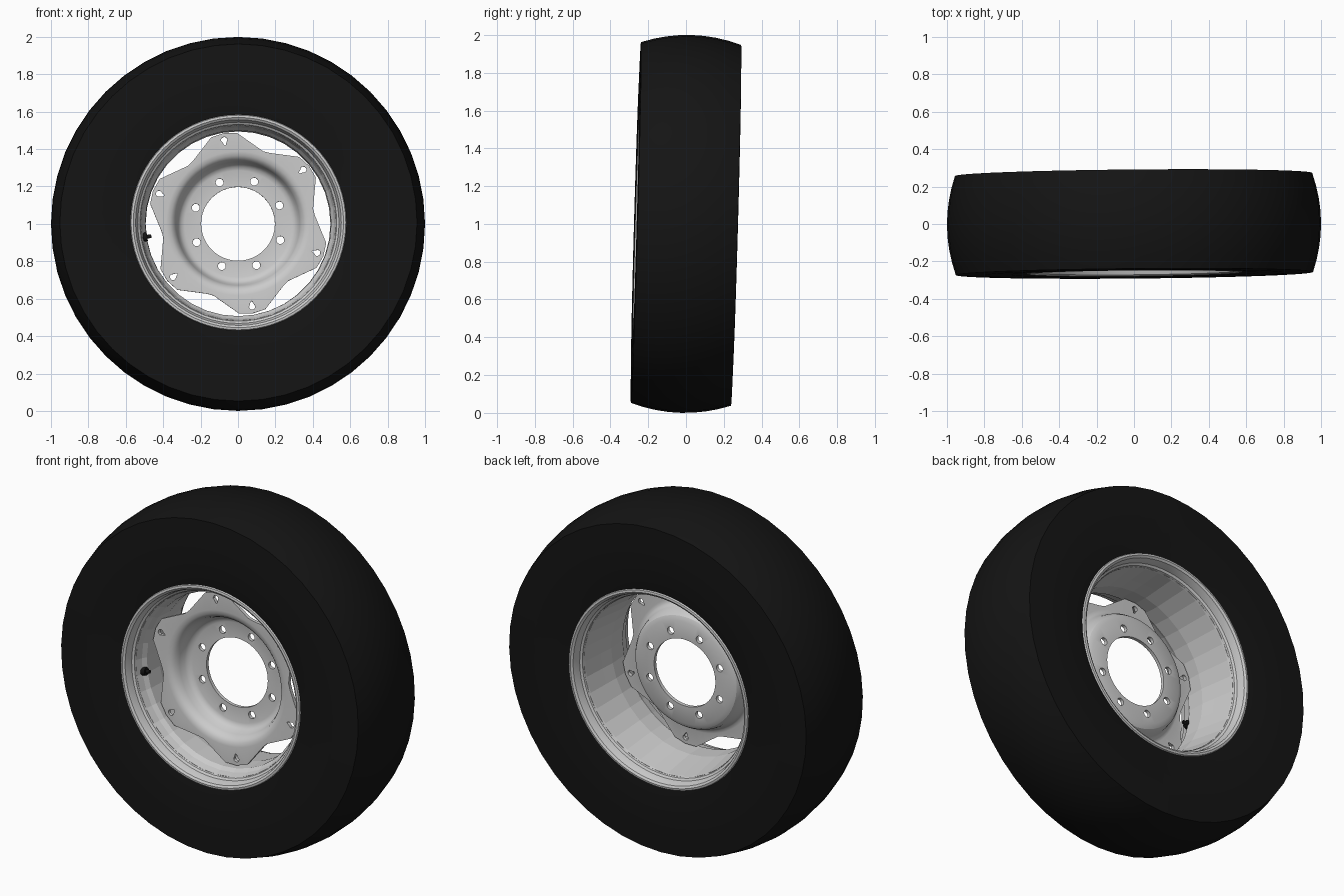
import bpy, bmesh, math
from math import sin, cos, pi, radians
from mathutils import Matrix

if "Cube" in bpy.data.objects:
    bpy.data.objects.remove(bpy.data.objects["Cube"])

# whole wheel leans a little: built about local y, then placed
PLACE = (Matrix.Translation((0, 0, 1)) @ Matrix.Rotation(0.009, 4, 'Z')
         @ Matrix.Rotation(-0.028, 4, 'X'))


def add(name, bm):
    bmesh.ops.recalc_face_normals(bm, faces=bm.faces[:])
    me = bpy.data.meshes.new(name)
    bm.to_mesh(me)
    bm.free()
    ob = bpy.data.objects.new(name, me)
    bpy.context.collection.objects.link(ob)
    return ob


def lathe(name, prof, n, closed=True):
    """Spin (radius, y) profile about the y axis."""
    bm = bmesh.new()
    rings = [[bm.verts.new((r * cos(2 * pi * i / n), y, r * sin(2 * pi * i / n)))
              for r, y in prof] for i in range(n)]
    m = len(prof)
    for i in range(n):
        a, b = rings[i], rings[(i + 1) % n]
        for j in range(m if closed else m - 1):
            k = (j + 1) % m
            bm.faces.new((a[j], a[k], b[k], b[j]))
    return add(name, bm)


def prism(bm, pts, y0, y1):
    """Extrude an xz outline along y."""
    a = [bm.verts.new((x, y0, z)) for x, z in pts]
    b = [bm.verts.new((x, y1, z)) for x, z in pts]
    bm.faces.new(a)
    bm.faces.new(b[::-1])
    for i in range(len(pts)):
        k = (i + 1) % len(pts)
        bm.faces.new((a[i], b[i], b[k], a[k]))


def boolean(ob, cutter, op):
    mod = ob.modifiers.new(op, 'BOOLEAN')
    mod.operation, mod.solver, mod.object = op, 'EXACT', cutter
    dg = bpy.context.evaluated_depsgraph_get()
    me = bpy.data.meshes.new_from_object(ob.evaluated_get(dg))
    ob.modifiers.clear()
    ob.data = me
    bpy.data.objects.remove(cutter)


def finish(ob, angle=30, mat=None):
    if mat:
        ob.data.materials.append(mat)
    ob.data.transform(PLACE)
    bpy.ops.object.select_all(action='DESELECT')
    ob.select_set(True)
    bpy.context.view_layer.objects.active = ob
    if angle:
        bpy.ops.object.shade_smooth_by_angle(angle=radians(angle))


def polar(r, deg):
    return (r * cos(radians(deg)), r * sin(radians(deg)))


black = bpy.data.materials.new("rubber")
black.diffuse_color = (0.007, 0.007, 0.007, 1)
black.use_nodes = True
black.node_tree.nodes["Principled BSDF"].inputs["Base Color"].default_value = black.diffuse_color

# tyre: crowned tread, nearly flat sidewalls, beads tucked behind the rim lips
tread = [(1 - 0.045 * (t / 4) ** 2, 0.265 * t / 4) for t in range(-4, 5)]
side = [(0.80, 0.268), (0.66, 0.266), (0.57, 0.252), (0.545, 0.215)]
prof = [(r, -y) for r, y in side[::-1]] + tread + side
finish(lathe("tyre", prof, 48, closed=False), 20, black)

# rim lips, front and back
lip = [(0.570, 0.240), (0.578, 0.252), (0.574, 0.262), (0.562, 0.264), (0.550, 0.256),
       (0.543, 0.236), (0.538, 0.212), (0.526, 0.204), (0.520, 0.185), (0.530, 0.185),
       (0.545, 0.215), (0.552, 0.240), (0.560, 0.251)]
for s, nm in ((-1, "front"), (1, "back")):
    finish(lathe("rim_lip_" + nm, [(r, s * y) for r, y in lip], 72))

# rim barrel: faceted drop-centre
inner = [(0.523, -0.195), (0.512, -0.155), (0.497, -0.13), (0.494, -0.02), (0.505, 0.06),
         (0.523, 0.195)]
finish(lathe("rim_barrel", inner + [(r + 0.010, y) for r, y in inner[::-1]], 36), 0)

# wheel disc: dished plate
front = [(0.197, -0.008), (0.285, -0.008), (0.305, -0.015), (0.320, -0.032), (0.330, -0.065),
         (0.342, -0.092), (0.362, -0.108), (0.385, -0.112), (0.56, -0.112)]
back = [(0.56, -0.092), (0.388, -0.092), (0.372, -0.089), (0.358, -0.078), (0.350, -0.060),
        (0.340, -0.022), (0.325, 0.000), (0.300, 0.012), (0.197, 0.012)]
disc = lathe("wheel_disc", front + back, 64)

# six-lobed outline
bm = bmesh.new()
star = []
for k in range(6):
    a = 39 + 60 * k
    star += [polar(0.482, a - 8.5), polar(0.488, a), polar(0.482, a + 8.5),
             polar(0.412, a + 27), polar(0.408, a + 32)]
prism(bm, star, -0.3, 0.3)
boolean(disc, add("outline_cutter", bm), 'INTERSECT')

# hub bolt holes and tapered lobe slots
bm = bmesh.new()
for k in range(8):
    cx, cz = polar(0.242, 24 + 45 * k)
    prism(bm, [(cx + 0.021 * cos(t * pi / 8), cz + 0.021 * sin(t * pi / 8))
               for t in range(16)], -0.3, 0.3)
for k in range(6):
    a = radians(39.5 + 60 * k)
    pts = []
    for t in range(12):
        u, v = 0.017 * cos(t * pi / 6), 0.017 * sin(t * pi / 6)
        if u < -0.001:
            u, v = u * 1.7, v * 0.6
        r = 0.451 + u
        pts.append((r * cos(a) - v * sin(a), r * sin(a) + v * cos(a)))
    prism(bm, pts, -0.3, 0.3)
boolean(disc, add("hole_cutter", bm), 'DIFFERENCE')
finish(disc)

# valve: washer and stem pointing at the axle
for nm, rad, r0, r1 in (("valve_base", 0.026, 0.52, 0.492), ("valve_stem", 0.011, 0.50, 0.470)):
    bm = bmesh.new()
    bmesh.ops.create_cone(bm, cap_ends=True, segments=16, radius1=rad, radius2=rad * 0.85,
                          depth=r0 - r1)
    bm.transform(Matrix.Rotation(radians(-8.5), 4, 'Y')
                 @ Matrix.Translation((-(r0 + r1) / 2, -0.145, 0))
                 @ Matrix.Rotation(pi / 2, 4, 'Y'))
    finish(add(nm, bm), 30, black)
